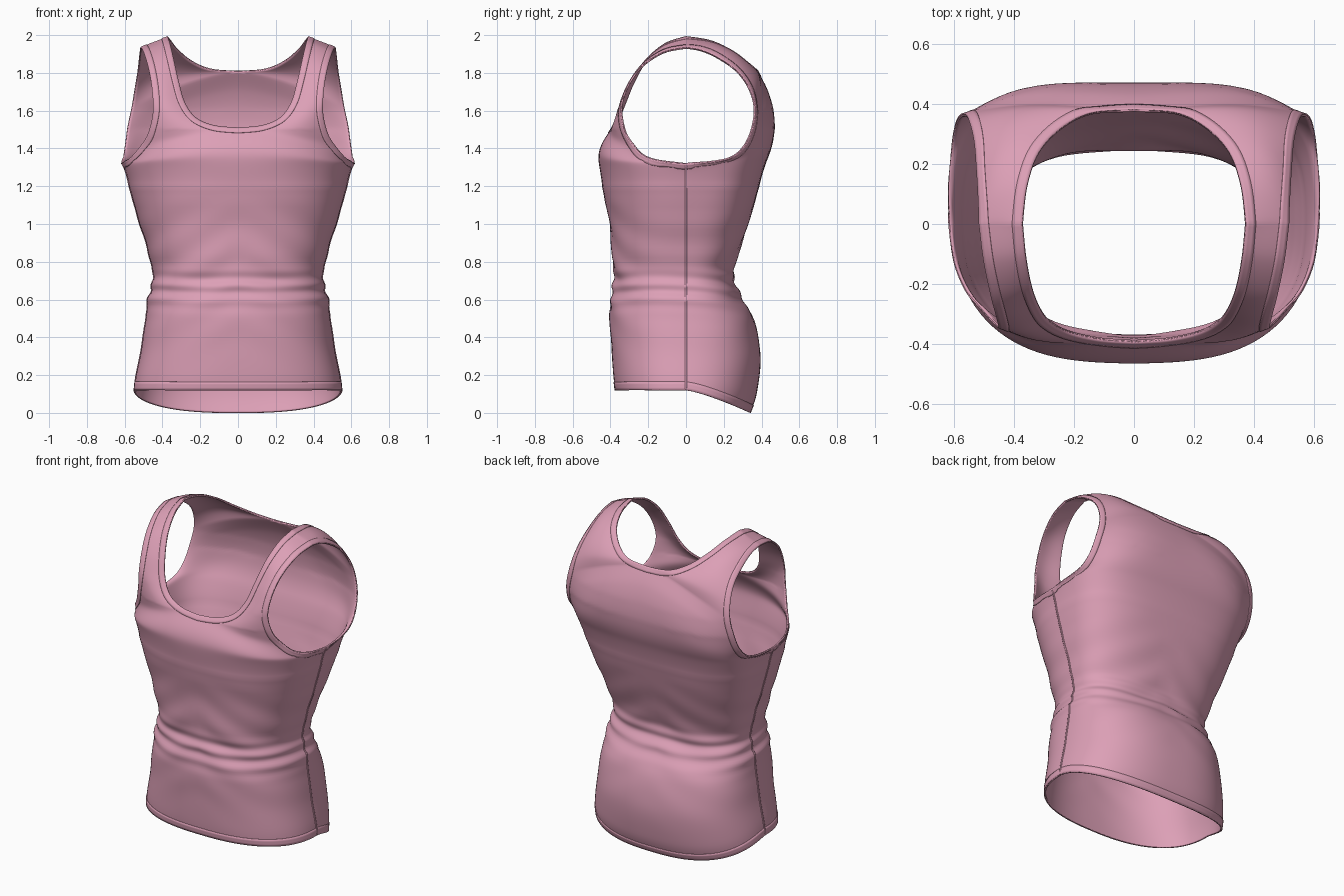
import bpy
import bmesh
import math
from mathutils import Vector
from mathutils.bvhtree import BVHTree

cube = bpy.data.objects.get("Cube")
if cube:
    bpy.data.objects.remove(cube, do_unlink=True)

SUB = 7      # spline steps between key rows
COLS = 26    # columns in a quarter of the garment

pink = bpy.data.materials.new("soft pink cloth")
pink.use_nodes = True
pink.diffuse_color = (0.72, 0.35, 0.47, 1)
shader = pink.node_tree.nodes["Principled BSDF"]
shader.inputs["Base Color"].default_value = pink.diffuse_color
shader.inputs["Roughness"].default_value = 0.8

# Body rows: height, half width, front depth, back depth
BODY = [(.12, .55, .375, .34), (.2, .54, .385, .375), (.35, .51, .395, .395),
        (.5, .49, .405, .36), (.6, .475, .4, .3), (.67, .455, .385, .265),
        (.72, .455, .38, .255), (.8, .46, .39, .265), (1, .52, .405, .33),
        (1.2, .58, .447, .39), (1.32, .615, .467, .425)]

# Armhole edges from armpit to shoulder
ARM_FRONT = [(.615, 0, 1.32), (.6, -.12, 1.33), (.56, -.22, 1.36), (.51, -.28, 1.42),
             (.475, -.32, 1.48), (.452, -.342, 1.57), (.45, -.34, 1.65),
             (.46, -.3, 1.75), (.478, -.23, 1.84), (.5, -.12, 1.91), (.515, 0, 1.935)]
ARM_BACK = [(.615, 0, 1.32), (.618, .12, 1.325), (.608, .24, 1.35), (.597, .315, 1.42),
            (.583, .355, 1.52), (.562, .365, 1.62), (.545, .335, 1.72),
            (.53, .27, 1.81), (.522, .17, 1.88), (.517, .08, 1.92), (.515, 0, 1.935)]

# Centre lines above the armpit, ending at the neckline
MID_FRONT = [(0, -.463, 1.385), (0, -.436, 1.45), (0, -.392, 1.51)]
MID_BACK = [(0, .447, 1.38), (0, .468, 1.48), (0, .463, 1.6), (0, .432, 1.71), (0, .38, 1.81)]

# Necklines from the centre to the shoulder
NECK_FRONT = [MID_FRONT[-1], (.12, -.382, 1.52), (.22, -.358, 1.56), (.28, -.325, 1.64),
              (.313, -.28, 1.75), (.34, -.21, 1.87), (.36, -.11, 1.955), (.372, 0, 1.992)]
NECK_BACK = [MID_BACK[-1], (.14, .37, 1.82), (.24, .32, 1.86), (.315, .24, 1.92),
             (.355, .13, 1.97), (.372, 0, 1.992)]


def spline(keys):
    """Smooth curve through the key points."""
    k = [Vector(p) for p in keys]
    k = [k[0]] + k + [k[-1]]
    out = []
    for a, b, c, d in zip(k, k[1:], k[2:], k[3:]):
        for s in range(SUB):
            t = s / SUB
            out.append(b + (c - a) * t / 2 + (a - b * 2.5 + c * 2 - d / 2) * t ** 2
                       + (b * 3 - a - c * 3 + d) * t ** 3 / 2)
    return out + [k[-1]]


def wrinkle(p):
    """Push cloth in and out to make gathered folds at the waist."""
    x, y, z = p
    gather = math.exp(-((z - .66) / .09) ** 2)
    drape = math.exp(-((z - .75) / .3) ** 2)
    d = .007 * gather * math.sin(75 * z + 3 * math.sin(4 * x + 1) + 4 * y)
    d += .004 * drape * math.sin(30 * (z + .45 * abs(x)) + 2 * math.sin(3 * x + y))
    return p + Vector((x, y, 0)).normalized() * d


def quarter(side):
    """Rows from side seam and armhole to centre line and neckline."""
    front = side < 0
    arm = ARM_FRONT if front else ARM_BACK
    neck = NECK_FRONT if front else NECK_BACK
    mid = MID_FRONT if front else MID_BACK
    seam, centre = [], []
    for z, w, f, b in BODY:
        drop = 0 if front else .12 * max(0, 1 - (z - .12) / .4)
        seam.append((w, 0, z))
        centre.append((0, -f if front else b, z - drop))
    outer = spline(seam) + spline(arm)[1:]
    inner = spline(centre + mid) + spline(neck)[1:]
    armpit = (len(BODY) - 1) * SUB
    rows = []
    for j, (o, i) in enumerate(zip(outer, inner)):
        u = max(0, (j - armpit) / (len(outer) - 1 - armpit))
        # The back grows squarer towards the shoulder blades
        rise = min(1, max(0, (o.z - .7) / .62))
        base = .81 if front else .78 - .22 * rise
        power = base + (1 - base) * u
        bulge = .026 * math.sin(math.pi * u ** .5) if front else .022 * math.sin(math.pi * u)
        # Each row is the part of a rounded ring that lies inside the armhole
        ratio = min(.88, (abs(o.y) + .005) / (abs(i.y) + .005))
        start = math.asin(ratio ** (1 / power))
        cos0, sin0 = math.cos(start) ** power, math.sin(start) ** power
        row = []
        for c in range(COLS + 1):
            t = c / COLS
            angle = start + (math.pi / 2 - start) * t
            cs = math.cos(angle) ** power / cos0 if c < COLS else 0
            sn = max(0, (math.sin(angle) ** power - sin0) / (1 - sin0))
            p = Vector((i.x + (o.x - i.x) * cs, o.y + (i.y - o.y) * sn,
                        o.z + (i.z - o.z) * (t if u else sn ** 1.3)))
            away = Vector((0, p.y, p.z - 1.55)).normalized()
            row.append(wrinkle(p + away * bulge * math.sin(math.pi * t)))
        rows.append(row)
    return rows


def add_grid(bm, rows):
    verts = [[bm.verts.new(p) for p in row] for row in rows]
    for a, b in zip(verts, verts[1:]):
        for k in range(len(a) - 1):
            bm.faces.new((a[k], a[k + 1], b[k + 1], b[k]))


def finish(bm, name, thickness):
    """Smooth and thicken a sheet of cloth."""
    mesh = bpy.data.meshes.new(name)
    bm.to_mesh(mesh)
    mesh.materials.append(pink)
    mesh.shade_smooth()
    ob = bpy.data.objects.new(name, mesh)
    bpy.context.collection.objects.link(ob)
    solid = ob.modifiers.new("cloth thickness", 'SOLIDIFY')
    solid.thickness = thickness
    solid.offset = -1


def mirrored(p):
    return Vector((-p.x, p.y, p.z))


# Main garment sheet
front_rows, back_rows = quarter(-1), quarter(1)
bm = bmesh.new()
for rows in (front_rows, back_rows):
    add_grid(bm, rows)
    add_grid(bm, [[mirrored(p) for p in row] for row in rows])
bmesh.ops.remove_doubles(bm, verts=bm.verts, dist=.0005)

# Relax the chest and shoulder blades where the body meets the straps
for low, high, times in ((1.12, 1.6, 12), (1.2, 1.5, 25)):
    chest = [v for v in bm.verts if low < v.co.z < high and not v.is_boundary]
    for step in range(times):
        bmesh.ops.smooth_vert(bm, verts=chest, factor=.5,
                              use_axis_x=True, use_axis_y=True, use_axis_z=True)

bmesh.ops.recalc_face_normals(bm, faces=bm.faces)
bm.normal_update()
facing = sum(f.normal.x * f.calc_center_median().x + f.normal.y * f.calc_center_median().y
             for f in bm.faces)
if facing < 0:
    bmesh.ops.reverse_faces(bm, faces=bm.faces)
    bm.normal_update()
surface = BVHTree.FromBMesh(bm)
finish(bm, "tank_top_body", .008)
bm.free()


def strip(name, path, width, closed=True):
    """Raised flat band inside a closed edge, or centred on an open seam."""
    n = len(path)
    across = []
    for k, p in enumerate(path):
        ahead = path[(k + 1) % n] if closed else path[min(k + 1, n - 1)]
        behind = path[k - 1] if closed else path[max(k - 1, 0)]
        normal = surface.find_nearest(p)[1]
        across.append(normal.cross(ahead - behind).normalized() * width)
    # The cloth lies on the side where probes land closest to it
    miss = [sum(surface.find_nearest(p + a * s)[3] for p, a in zip(path, across))
            for s in (1, -1)]
    way = 1 if miss[0] < miss[1] else -1
    rows = []
    for p, a in zip(path, across):
        row = []
        for s in ((0, .33, .67, 1) if closed else (-.5, 0, .5)):
            spot, normal = surface.find_nearest(p + a * s * way)[:2]
            row.append(spot + normal * .003)
        rows.append(row)
    if closed:
        rows.append(rows[0])
    band = bmesh.new()
    add_grid(band, rows)
    bmesh.ops.remove_doubles(band, verts=band.verts, dist=.0002)
    bmesh.ops.recalc_face_normals(band, faces=band.faces)
    band.normal_update()
    score = sum(f.normal.dot(surface.find_nearest(f.calc_center_median())[1])
                for f in band.faces)
    if score < 0:
        bmesh.ops.reverse_faces(band, faces=band.faces)
    finish(band, name, .005)
    band.free()


def full_loop(half):
    return half + [mirrored(p) for p in half[-2:0:-1]]


# Neck, hem and armhole bindings, and side seams
armpit = (len(BODY) - 1) * SUB
neck_f = [r[-1] for r in front_rows[armpit + len(MID_FRONT) * SUB:]]
neck_b = [r[-1] for r in back_rows[armpit + len(MID_BACK) * SUB:]]
strip("neck_binding", full_loop(neck_f + neck_b[-2::-1]), .035)
strip("bottom_hem", full_loop(front_rows[0][::-1] + back_rows[0][1:]), .045)
arm_f = [r[0] for r in front_rows[armpit:]]
arm_b = [r[0] for r in back_rows[armpit:]]
left_arm = arm_f + arm_b[-2:0:-1]
seam = [r[0] for r in front_rows[:armpit]]
for label, flip in (("left", lambda p: p), ("right", mirrored)):
    strip(label + "_armhole_binding", [flip(p) for p in left_arm], .035)
    strip(label + "_side_seam", [flip(p) for p in seam], .01, closed=False)
